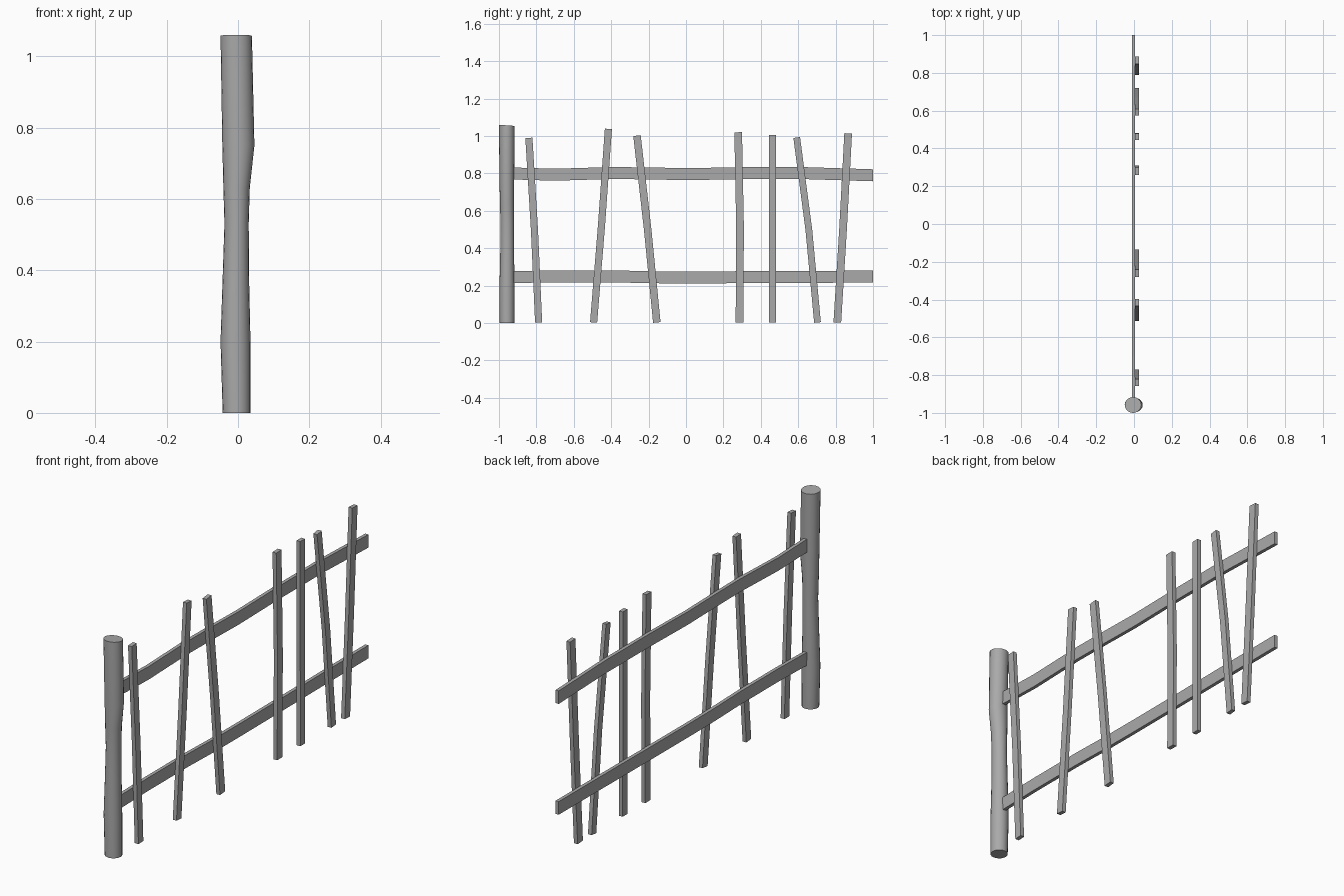
import bpy, bmesh, math
from mathutils import Vector

cube = bpy.data.objects.get("Cube")
if cube:
    bpy.data.objects.remove(cube, do_unlink=True)

wood = bpy.data.materials.new("weathered grey wood")
wood.use_nodes = True
colour = (0.4, 0.4, 0.4, 1)
wood.diffuse_color = colour
wood.node_tree.nodes["Principled BSDF"].inputs["Base Color"].default_value = colour


def loft(name, rings):
    """Skin a list of matching point rings and cap both ends."""
    bm = bmesh.new()
    loops = [[bm.verts.new(p) for p in ring] for ring in rings]
    n = len(loops[0])
    for a, b in zip(loops, loops[1:]):
        for i in range(n):
            j = (i + 1) % n
            bm.faces.new((a[i], a[j], b[j], b[i]))
    bm.faces.new(loops[0])
    bm.faces.new(loops[-1])
    bmesh.ops.recalc_face_normals(bm, faces=bm.faces)
    mesh = bpy.data.meshes.new(name)
    bm.to_mesh(mesh)
    bm.free()
    mesh.materials.append(wood)
    obj = bpy.data.objects.new(name, mesh)
    bpy.context.collection.objects.link(obj)
    return obj


def plank(name, path, width, x0, x1, square_ends=False):
    """Board in the y-z plane following (y, z) points, from x0 to x1."""
    pts = [Vector((0, y, z)) for y, z in path]
    rings = []
    for i, p in enumerate(pts):
        d = (pts[min(i + 1, len(pts) - 1)] - pts[max(i - 1, 0)]).normalized()
        side = Vector((0, 0, 1)) if square_ends else Vector((0, -d.z, d.y))
        side *= width / 2
        rings.append([p + side * s + Vector((x, 0, 0))
                      for s, x in ((-1, x0), (-1, x1), (1, x1), (1, x0))])
    return loft(name, rings)


# Round post: height, centre x, centre y, radius x, radius y
sections = [(0, -.004, -.957, .039, .039), (.2, -.007, -.957, .042, .040),
            (.38, -.006, -.956, .037, .037), (.53, -.004, -.956, .034, .036),
            (.63, -.004, -.957, .037, .037), (.75, .001, -.958, .045, .039),
            (1.057, -.005, -.958, .044, .042)]
SIDES = 20
rings = []
for k, (z, cx, cy, rx, ry) in enumerate(sections):
    ring = []
    for i in range(SIDES):
        a = math.tau * i / SIDES
        tilt = -.003 * math.sin(a) if k == len(sections) - 1 else 0
        ring.append((cx + rx * math.cos(a), cy + ry * math.sin(a), z + tilt))
    rings.append(ring)
post = loft("post", rings)
bpy.context.view_layer.objects.active = post
post.select_set(True)
bpy.ops.object.shade_smooth_by_angle(angle=math.radians(40))

# Two slightly wavy rails
stations = (-.94, -.7, -.4, -.2, 0, .3, .65, 1)
for name, heights in (("top_rail", (.80, .793, .802, .80, .796, .801, .801, .79)),
                      ("bottom_rail", (.245, .25, .25, .245, .244, .245, .247, .248))):
    plank(name, list(zip(stations, heights)), .064, -.011, .006, True)

# Leaning pickets: bottom y, middle y, top y, height, width
pickets = [(-.788, -.81, -.84, .99, .038), (-.494, -.452, -.415, 1.038, .038),
           (-.156, -.205, -.262, 1.002, .040), (.286, .289, .279, 1.02, .041),
           (.463, .462, .462, 1.005, .036), (.703, .657, .592, .992, .036),
           (.809, .840, .867, 1.014, .041)]
for i, (y0, y1, y2, h, w) in enumerate(pickets, 1):
    plank(f"picket_{i}", [(y0, .003), (y1, h / 2), (y2, h)], w, .006, .026)
